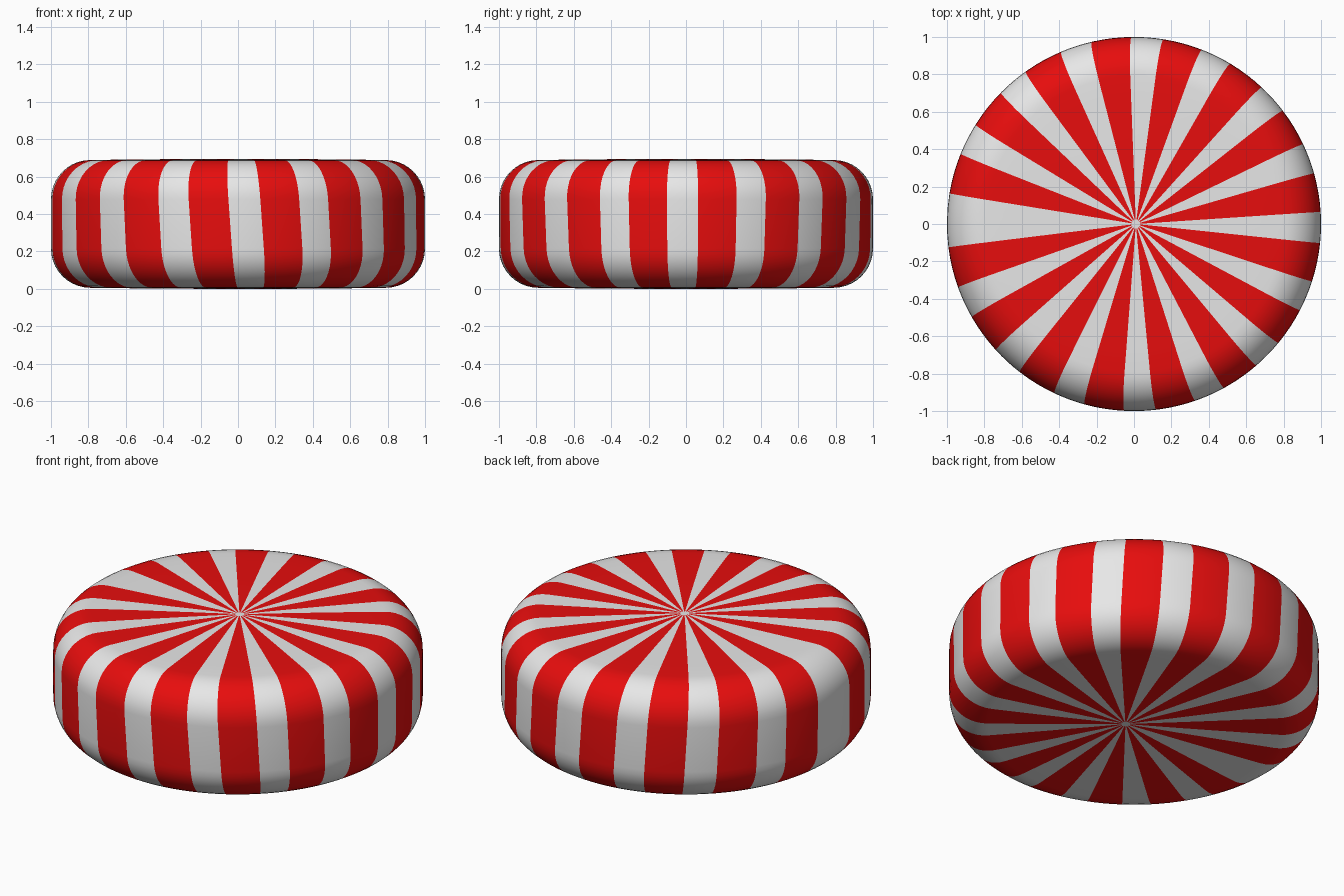
import bpy, bmesh, math

if "Cube" in bpy.data.objects:
    bpy.data.objects.remove(bpy.data.objects["Cube"])

TOP, R, CORNER = 0.695, 1.0, 0.21
FLAT = R - CORNER


def material(name, rgb):
    m = bpy.data.materials.new(name)
    m.diffuse_color = (*rgb, 1)
    m.use_nodes = True
    m.node_tree.nodes["Principled BSDF"].inputs["Base Color"].default_value = m.diffuse_color
    return m


# stripe edges: 16 red stripes with one wider white gap on the left
cols = []                               # (start angle, is_red)
START, STEP, WIDTH, SUB = 187.0, 22.1, 12.3, 4
for k in range(16):
    a = START + STEP * k
    b = a + WIDTH
    c = START + STEP * (k + 1) if k < 15 else START + 360
    cols += [(a + (b - a) * i / SUB, 1) for i in range(SUB)]
    cols += [(b + (c - b) * i / SUB, 0) for i in range(SUB)]
N = len(cols)


# the stripes radiate from a slightly leaning axis
def axis_x(z):
    return 0.06 - 0.05 * z / TOP


def ring(r, z):
    ax = axis_x(z)
    pts = []
    for ang, _ in cols:
        dx, dy = math.cos(math.radians(ang)), math.sin(math.radians(ang))
        t = -ax * dx + math.sqrt((ax * dx) ** 2 - ax * ax + r * r)
        pts.append((ax + t * dx, t * dy, z))
    return pts


def cap_ring(outer, f, z_mid):
    ax, ze = axis_x(z_mid), outer[0][2]
    z = z_mid + (ze - z_mid) * f * f
    return [(ax + (x - ax) * f, y * f, z) for x, y, _ in outer]


# rounded disc profile, bottom to top, with faintly domed caps
DOME = 0.006
bottom, top = ring(FLAT, DOME), ring(FLAT, TOP - DOME)
fracs = [0.03, 0.3, 0.6, 0.85]
rings = [cap_ring(bottom, f, 0.0) for f in fracs]
ARC = 10
h = CORNER
for i in range(ARC + 1):
    t = math.pi / 2 * i / ARC
    rings.append(ring(FLAT + h * math.sin(t), DOME + h * (1 - math.cos(t))))
for i in range(ARC + 1):
    t = math.pi / 2 * (1 - i / ARC)
    rings.append(ring(FLAT + h * math.sin(t), TOP - DOME - h * (1 - math.cos(t))))
rings += [cap_ring(top, f, TOP) for f in reversed(fracs)]

bm = bmesh.new()
vr = [[bm.verts.new(p) for p in pts] for pts in rings]
for lo, hi in zip(vr, vr[1:]):
    for j in range(N):
        k = (j + 1) % N
        f = bm.faces.new((lo[j], lo[k], hi[k], hi[j]))
        f.material_index = cols[j][1]
# small white centres
bm.faces.new(list(reversed(vr[0])))
bm.faces.new(vr[-1])
bmesh.ops.recalc_face_normals(bm, faces=bm.faces)
for f in bm.faces:
    f.smooth = True

mesh = bpy.data.meshes.new("striped_round_candy")
bm.to_mesh(mesh)
bm.free()
mesh.materials.append(material("candy white", (0.8, 0.8, 0.8)))
mesh.materials.append(material("candy red", (0.8, 0.004, 0.004)))
obj = bpy.data.objects.new("striped_round_candy", mesh)
bpy.context.collection.objects.link(obj)
